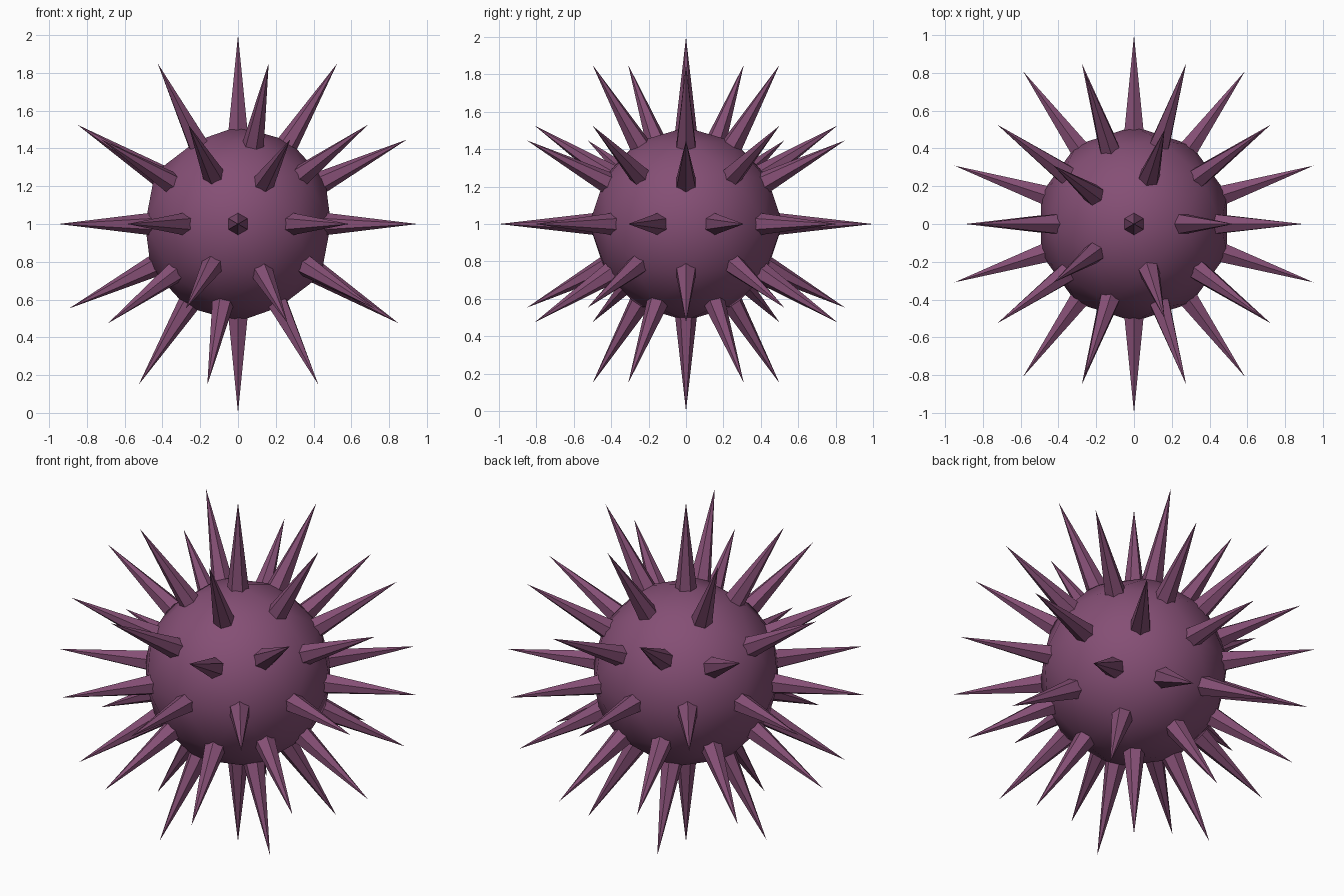
import bpy
import bmesh
from mathutils import Matrix, Vector

if "Cube" in bpy.data.objects:
    bpy.data.objects.remove(bpy.data.objects["Cube"], do_unlink=True)

BODY_RADIUS = 0.517
SPIKE_ROOT = 0.48
SPIKE_TIP = 1.0
SPIKE_RADIUS = 0.06
CENTRE = Vector((0, 0, 1))

# Single dusky purple material
plum = bpy.data.materials.new("plum purple")
plum.use_nodes = True
colour = (0.235, 0.078, 0.178, 1)
plum.diffuse_color = colour
plum.node_tree.nodes["Principled BSDF"].inputs["Base Color"].default_value = colour
plum.node_tree.nodes["Principled BSDF"].inputs["Roughness"].default_value = 0.8


def add_object(name, bm, smooth):
    mesh = bpy.data.meshes.new(name)
    for face in bm.faces:
        face.smooth = smooth
    bm.to_mesh(mesh)
    bm.free()
    mesh.materials.append(plum)
    obj = bpy.data.objects.new(name, mesh)
    obj.location = CENTRE
    bpy.context.collection.objects.link(obj)
    return obj


# Round body: coarse icosphere, smooth shaded
body = bmesh.new()
bmesh.ops.create_icosphere(body, subdivisions=2, radius=BODY_RADIUS)
directions = [v.co.normalized() for v in body.verts]
add_object("body", body, True)

# One six-sided spike pointing out of every body vertex
spikes = bmesh.new()
length = SPIKE_TIP - SPIKE_ROOT
for d in directions:
    if abs(d.z) > 0.999:
        turn = Matrix.Rotation(0 if d.z > 0 else 3.14159265, 4, 'X')
    else:
        turn = d.to_track_quat('Z', 'Y').to_matrix().to_4x4()
    place = Matrix.Translation(d * (SPIKE_ROOT + length / 2)) @ turn
    # quarter turn puts a ridge on the local y axis
    place = place @ Matrix.Rotation(1.57079633, 4, 'Z')
    ring = [place @ Matrix.Rotation(i * 1.04719755, 4, 'Z')
            @ Vector((SPIKE_RADIUS, 0, -length / 2)) for i in range(6)]
    base = [spikes.verts.new(p) for p in ring]
    tip = spikes.verts.new(d * SPIKE_TIP)
    spikes.faces.new(base[::-1])
    for i in range(6):
        spikes.faces.new((base[i], base[(i + 1) % 6], tip))
add_object("spikes", spikes, False)
